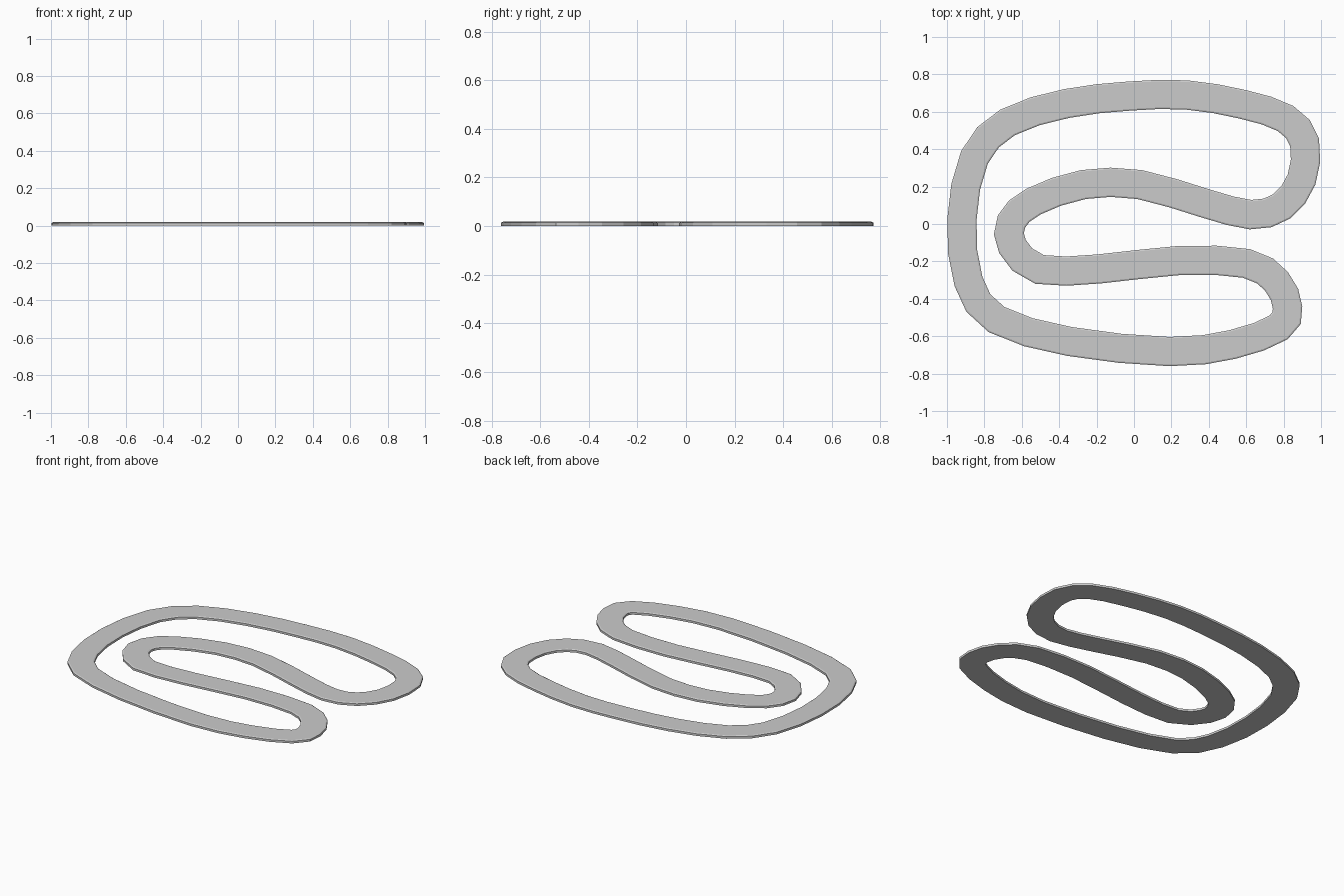
import bpy, bmesh
from mathutils import Vector

if "Cube" in bpy.data.objects:
    bpy.data.objects.remove(bpy.data.objects["Cube"])

# Centreline control points of the winding circuit
PATH = [(.28, .69), (.58, .64), (.81, .564), (.912, .436), (.896, .238), (.789, .094),
        (.623, .05), (.382, .11), (.03, .211), (-.27, .211), (-.537, .12), (-.655, .013),
        (-.65, -.12), (-.505, -.243), (-.184, -.24), (.243, -.195), (.602, -.211),
        (.762, -.307), (.821, -.447), (.773, -.553), (.527, -.644), (.19, -.682),
        (-.345, -.628), (-.735, -.511), (-.885, -.307), (-.92, .024), (-.853, .356),
        (-.676, .543), (-.361, .644), (-.024, .684)]
# Cross-section: slab with slightly bevelled top edges (offset, height)
HALF, H, BEVEL = .078, .018, .008
PROFILE = [(-HALF, 0), (-HALF, H - .004), (-HALF + BEVEL, H),
           (HALF - BEVEL, H), (HALF, H - .004), (HALF, 0)]


def smooth_loop(points, steps=2):
    """Closed Catmull-Rom curve through the points."""
    p = [Vector(q) for q in points]
    n, out = len(p), []
    for i in range(n):
        a, b, c, d = p[i - 1], p[i], p[(i + 1) % n], p[(i + 2) % n]
        for k in range(steps):
            t = k / steps
            out.append(.5 * (2 * b + (c - a) * t + (2 * a - 5 * b + 4 * c - d) * t * t
                             + (3 * b - a - 3 * c + d) * t ** 3))
    return out


def sweep_loop(name, path, profile):
    """Sweep a closed profile round a closed flat path with mitred corners."""
    bm, rings, n, m = bmesh.new(), [], len(path), len(profile)
    for i, p in enumerate(path):
        d1 = (p - path[i - 1]).normalized()
        d2 = (path[(i + 1) % n] - p).normalized()
        t = (d1 + d2).normalized()
        side = Vector((-t.y, t.x)) / max(t.dot(d1), .5)
        rings.append([bm.verts.new((*(p + side * o), z)) for o, z in profile])
    for i in range(n):
        a, b = rings[i], rings[(i + 1) % n]
        for j in range(m):
            k = (j + 1) % m
            bm.faces.new((a[j], a[k], b[k], b[j]))
    bmesh.ops.recalc_face_normals(bm, faces=bm.faces)
    mesh = bpy.data.meshes.new(name)
    bm.to_mesh(mesh)
    bm.free()
    obj = bpy.data.objects.new(name, mesh)
    bpy.context.collection.objects.link(obj)
    return obj


# Race track ribbon
sweep_loop("track", smooth_loop(PATH), PROFILE)
